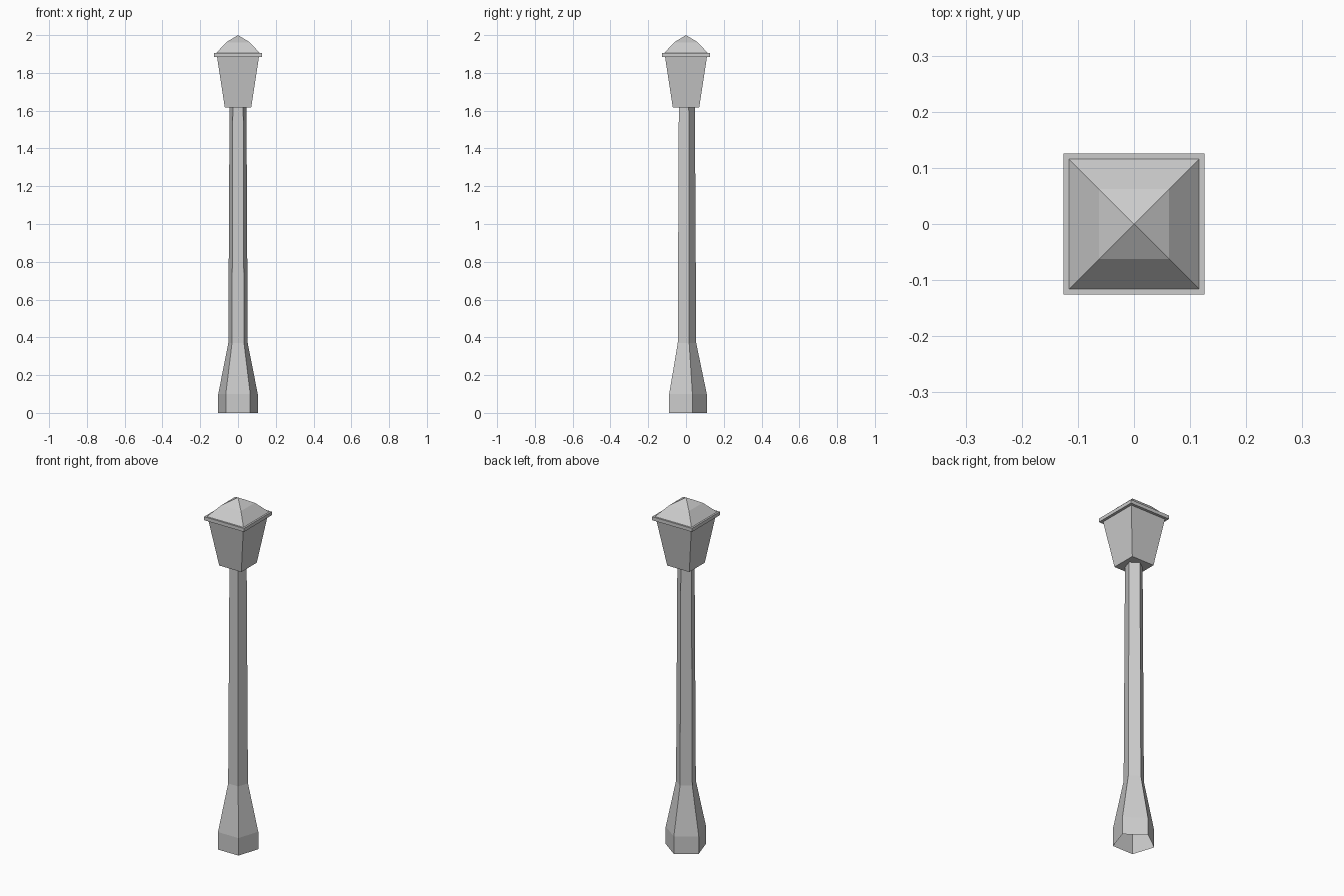
import bpy
import math

cube = bpy.data.objects.get("Cube")
if cube:
    bpy.data.objects.remove(cube, do_unlink=True)

grey = bpy.data.materials.new("light grey")
grey.use_nodes = True
colour = (0.6, 0.6, 0.6, 1)
grey.diffuse_color = colour
grey.node_tree.nodes["Principled BSDF"].inputs["Base Color"].default_value = colour


def loft(name, sides, start, profile, cap_bottom=False, cap_top=False, apex=None):
    """Stack regular rings given as (corner radius, height), with optional caps or a tip."""
    verts, faces = [], []
    for radius, z in profile:
        for i in range(sides):
            a = start + math.tau * i / sides
            verts.append((radius * math.cos(a), radius * math.sin(a), z))
    for r in range(len(profile) - 1):
        low, high = r * sides, (r + 1) * sides
        for i in range(sides):
            j = (i + 1) % sides
            faces.append((low + i, low + j, high + j, high + i))
    last = (len(profile) - 1) * sides
    if cap_bottom:
        faces.append(tuple(reversed(range(sides))))
    if cap_top:
        faces.append(tuple(range(last, last + sides)))
    if apex is not None:
        verts.append((0, 0, apex))
        tip = len(verts) - 1
        faces += [(last + i, last + (i + 1) % sides, tip) for i in range(sides)]
    mesh = bpy.data.meshes.new(name)
    mesh.from_pydata(verts, [], faces)
    mesh.materials.append(grey)
    obj = bpy.data.objects.new(name, mesh)
    bpy.context.collection.objects.link(obj)
    return obj


def square(profile):
    """Turn half widths into corner radii for four-sided parts."""
    return [(half * math.sqrt(2), z) for half, z in profile]


# Five-sided post with a flared foot, hollow underneath
loft("post", 5, math.pi / 2,
     [(0.11, 0), (0.11, 0.1), (0.054, 0.37), (0.047, 1.62)])

# Tapered lantern body
loft("lantern_body", 4, math.pi / 4,
     square([(0.07, 1.618), (0.111, 1.885)]), cap_bottom=True, cap_top=True)

# Roof with a thin brim and a two-pitch pyramid
loft("lantern_roof", 4, math.pi / 4,
     square([(0.126, 1.884), (0.126, 1.904), (0.116, 1.904), (0.0625, 1.962)]),
     cap_bottom=True, apex=2.0)
